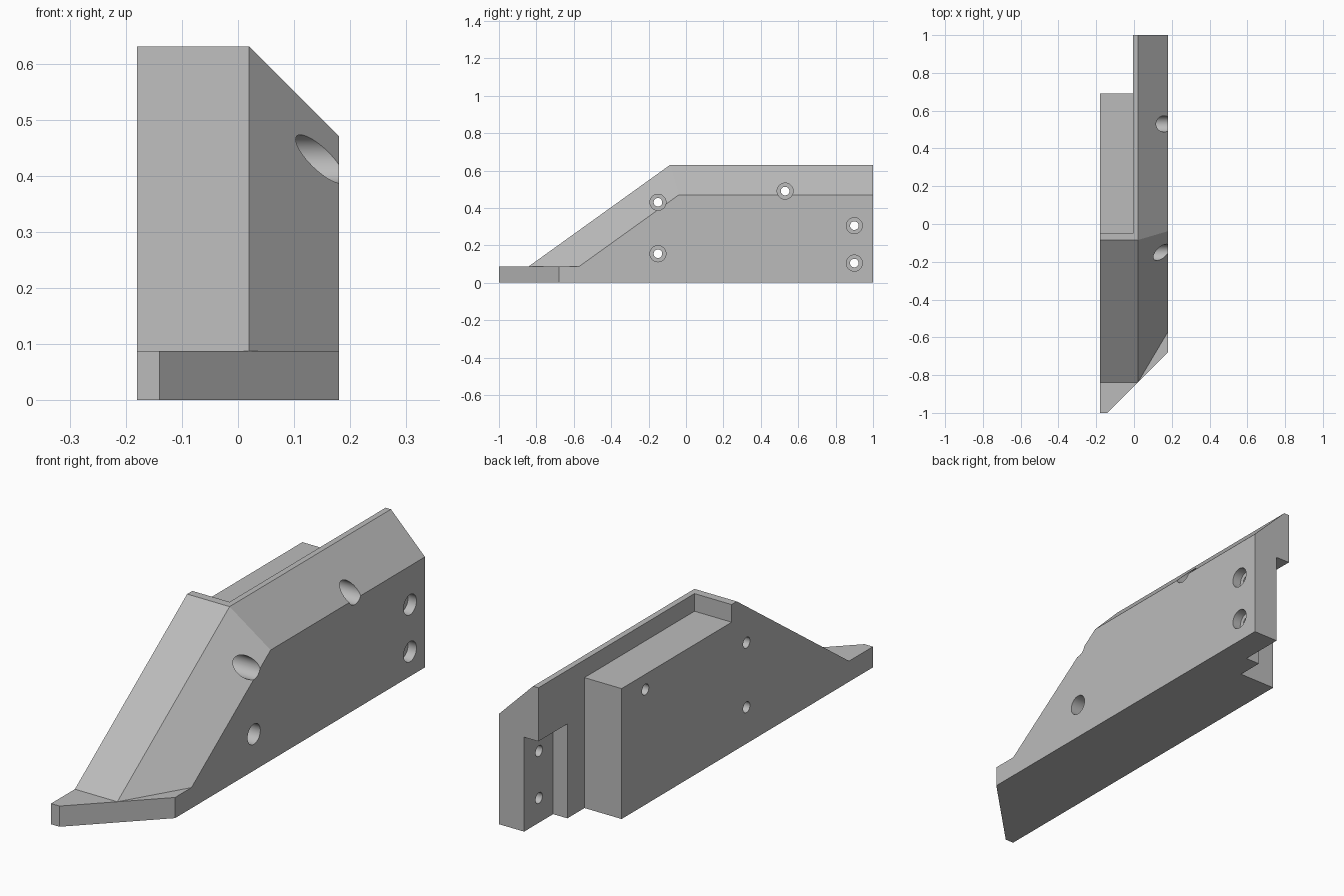
import bpy, bmesh
from math import radians
from mathutils import Vector, Matrix

default = bpy.data.objects.get("Cube")
if default:
    bpy.data.objects.remove(default, do_unlink=True)

grey = bpy.data.materials.new("mid grey")
grey.use_nodes = True
colour = (0.5, 0.5, 0.5, 1)
grey.diffuse_color = colour
grey.node_tree.nodes["Principled BSDF"].inputs["Base Color"].default_value = colour


def make_object(name, bm):
    bmesh.ops.recalc_face_normals(bm, faces=bm.faces)
    mesh = bpy.data.meshes.new(name)
    bm.to_mesh(mesh)
    bm.free()
    mesh.materials.append(grey)
    obj = bpy.data.objects.new(name, mesh)
    bpy.context.collection.objects.link(obj)
    return obj


def box(low, high):
    bm = bmesh.new()
    low, high = Vector(low), Vector(high)
    size = Matrix.Diagonal((high - low).to_4d())
    bmesh.ops.create_cube(bm, size=1, matrix=Matrix.Translation((low + high) / 2) @ size)
    return bm


def slice_off(bm, point, normal):
    """Remove everything on the normal's side and cap the cut."""
    geom = bm.verts[:] + bm.edges[:] + bm.faces[:]
    cut = bmesh.ops.bisect_plane(bm, geom=geom, plane_co=point, plane_no=normal, clear_outer=True)
    edges = [e for e in cut["geom_cut"] if isinstance(e, bmesh.types.BMEdge)]
    bmesh.ops.edgenet_fill(bm, edges=edges)


def cylinder(x0, x1, y, z, radius):
    bm = bmesh.new()
    place = Matrix.Translation(((x0 + x1) / 2, y, z)) @ Matrix.Rotation(radians(90), 4, "Y")
    bmesh.ops.create_cone(bm, cap_ends=True, segments=40, radius1=radius, radius2=radius,
                          depth=x1 - x0, matrix=place)
    return bm


def carve(target, bm):
    cutter = make_object("cutter", bm)
    cutter.hide_render = True
    mod = target.modifiers.new("carve", "BOOLEAN")
    mod.operation, mod.solver, mod.object = "DIFFERENCE", "EXACT", cutter
    bpy.context.view_layer.objects.active = target
    bpy.ops.object.modifier_apply(modifier=mod.name)
    bpy.data.objects.remove(cutter, do_unlink=True)


# Side profile extruded across the width
HALF, TOP, LEDGE = 0.18, 0.63, 0.088
profile = [(-1, 0), (1, 0), (1, TOP), (-0.085, TOP), (-0.84, LEDGE), (-1, LEDGE)]
bm = bmesh.new()
face = bm.faces.new([bm.verts.new((-HALF, y, z)) for y, z in profile])
extruded = bmesh.ops.extrude_face_region(bm, geom=[face])["geom"]
bmesh.ops.translate(bm, vec=(2 * HALF, 0, 0),
                    verts=[v for v in extruded if isinstance(v, bmesh.types.BMVert)])

# Long top chamfer and the angled front toe
slice_off(bm, (0.02, 0, TOP), (1, 0, 1))
slice_off(bm, (-0.14, -1, 0), (1, -1, 0))
body = make_object("bracket_body", bm)

# Chamfer along the front ramp, stopping at the toe ledge
ramp_foot = Vector((0.02, -0.84, LEDGE))
ramp_head = Vector((0.02, -0.085, TOP))
outer_foot = Vector((HALF, -0.57, LEDGE))
inward = (ramp_head - ramp_foot).cross(outer_foot - ramp_foot)
if inward.x > 0:
    inward.negate()
wedge = box((-0.5, -1.5, LEDGE), (0.5, 0.5, 1))
slice_off(wedge, ramp_foot, inward)
carve(body, wedge)

# Back: rear step, lowered block top, and end recess
carve(body, box((-0.3, 0.69, -0.1), (-0.005, 1.1, 0.8)))
carve(body, box((-0.3, -0.05, 0.555), (-0.005, 0.8, 0.8)))
carve(body, box((-0.1, 0.805, -0.1), (0.062, 1.1, 0.402)))

# Counterbored screw holes: y, z, counterbore floor x
holes = [(-0.15, 0.43, -0.1), (-0.15, 0.155, -0.1), (0.53, 0.49, -0.1),
         (0.9, 0.305, 0.14), (0.9, 0.105, 0.14)]
for y, z, floor in holes:
    carve(body, cylinder(floor, 0.3, y, z, 0.043))
    carve(body, cylinder(-0.3, 0.3, y, z, 0.023))

# Smooth bores, sharp body edges
bpy.ops.object.select_all(action="DESELECT")
body.select_set(True)
bpy.context.view_layer.objects.active = body
bpy.ops.object.shade_smooth_by_angle(angle=radians(20))
